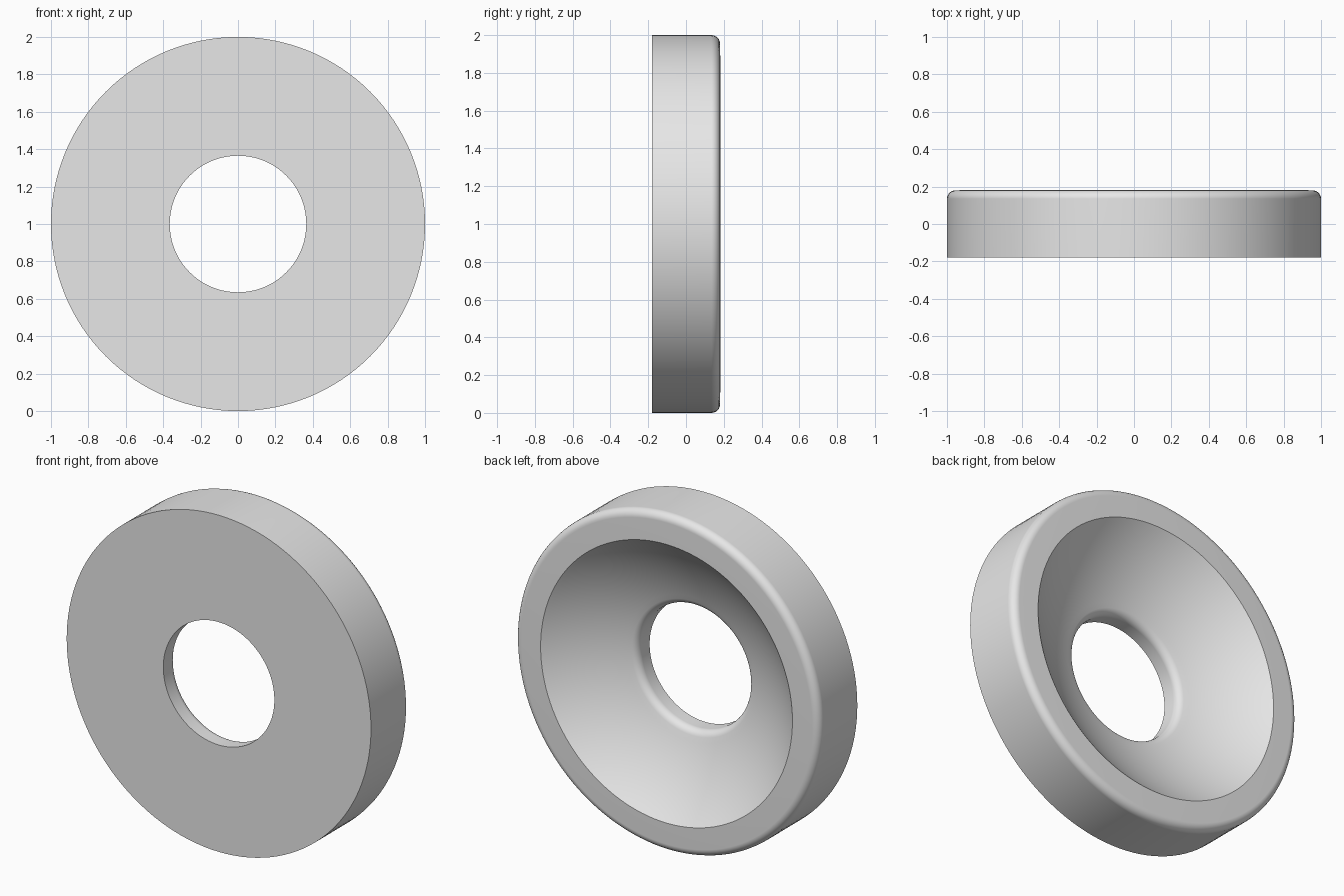
import bpy
import bmesh
from math import cos, sin, sqrt, pi, atan2
from mathutils import Vector, Matrix

cube = bpy.data.objects.get("Cube")
if cube:
    bpy.data.objects.remove(cube, do_unlink=True)

SEGMENTS = 128
OUTER, HOLE, HALF = 1.0, 0.365, 0.18   # radii and half thickness
ROUND = 0.045                          # outer back edge rounding
LIP = 0.05                             # rounding where dish meets hole
DISH = 0.83                            # dish radius at the back face
BALL_Y, BALL_R = 1.146, 1.27           # sphere that forms the dish


def arc(cx, cy, radius, start, end, steps):
    """Points (radius, y) along an arc."""
    return [(cx + radius * cos(start + (end - start) * i / steps),
             cy + radius * sin(start + (end - start) * i / steps))
            for i in range(steps + 1)]


# Lip rounding touches both the hole wall and the spherical dish
lip_x = HOLE + LIP
lip_y = BALL_Y - sqrt((BALL_R + LIP) ** 2 - lip_x ** 2)
lip_angle = atan2(BALL_Y - lip_y, -lip_x)

# Closed cross-section: front face, outer wall, back ring, dish, lip
profile = [(HOLE, -HALF), (OUTER, -HALF)]
profile += arc(OUTER - ROUND, HALF - ROUND, ROUND, 0, pi / 2, 6)
profile += arc(0, BALL_Y, BALL_R, atan2(HALF - BALL_Y, DISH), lip_angle - pi, 16) \
    if lip_angle - pi < 0 else []
profile += arc(lip_x, lip_y, LIP, lip_angle, pi, 6)[1:]

# Revolve the section around the hole axis
bm = bmesh.new()
verts = [bm.verts.new((r, y, 0)) for r, y in profile]
edges = [bm.edges.new((verts[i - 1], verts[i])) for i in range(len(verts))]
bmesh.ops.spin(bm, geom=verts + edges, cent=(0, 0, 0), axis=(0, 1, 0),
               angle=2 * pi, steps=SEGMENTS, use_merge=True)
bmesh.ops.remove_doubles(bm, verts=bm.verts, dist=0.0005)
bmesh.ops.recalc_face_normals(bm, faces=bm.faces)
bmesh.ops.transform(bm, matrix=Matrix.Translation(Vector((0, 0, OUTER))), verts=bm.verts)
mesh = bpy.data.meshes.new("dished_washer")
bm.to_mesh(mesh)
bm.free()
washer = bpy.data.objects.new("dished_washer", mesh)
bpy.context.collection.objects.link(washer)

# Plain grey metal
grey = bpy.data.materials.new("light_grey")
grey.use_nodes = True
colour = (0.8, 0.8, 0.8, 1)
grey.diffuse_color = colour
grey.node_tree.nodes["Principled BSDF"].inputs["Base Color"].default_value = colour
mesh.materials.append(grey)

# Smooth curves, crisp rims, flat faces kept flat
bpy.ops.object.select_all(action="DESELECT")
washer.select_set(True)
bpy.context.view_layer.objects.active = washer
bpy.ops.object.shade_smooth_by_angle(angle=pi / 6)
weighted = washer.modifiers.new("flat_face_shading", "WEIGHTED_NORMAL")
weighted.keep_sharp = True
